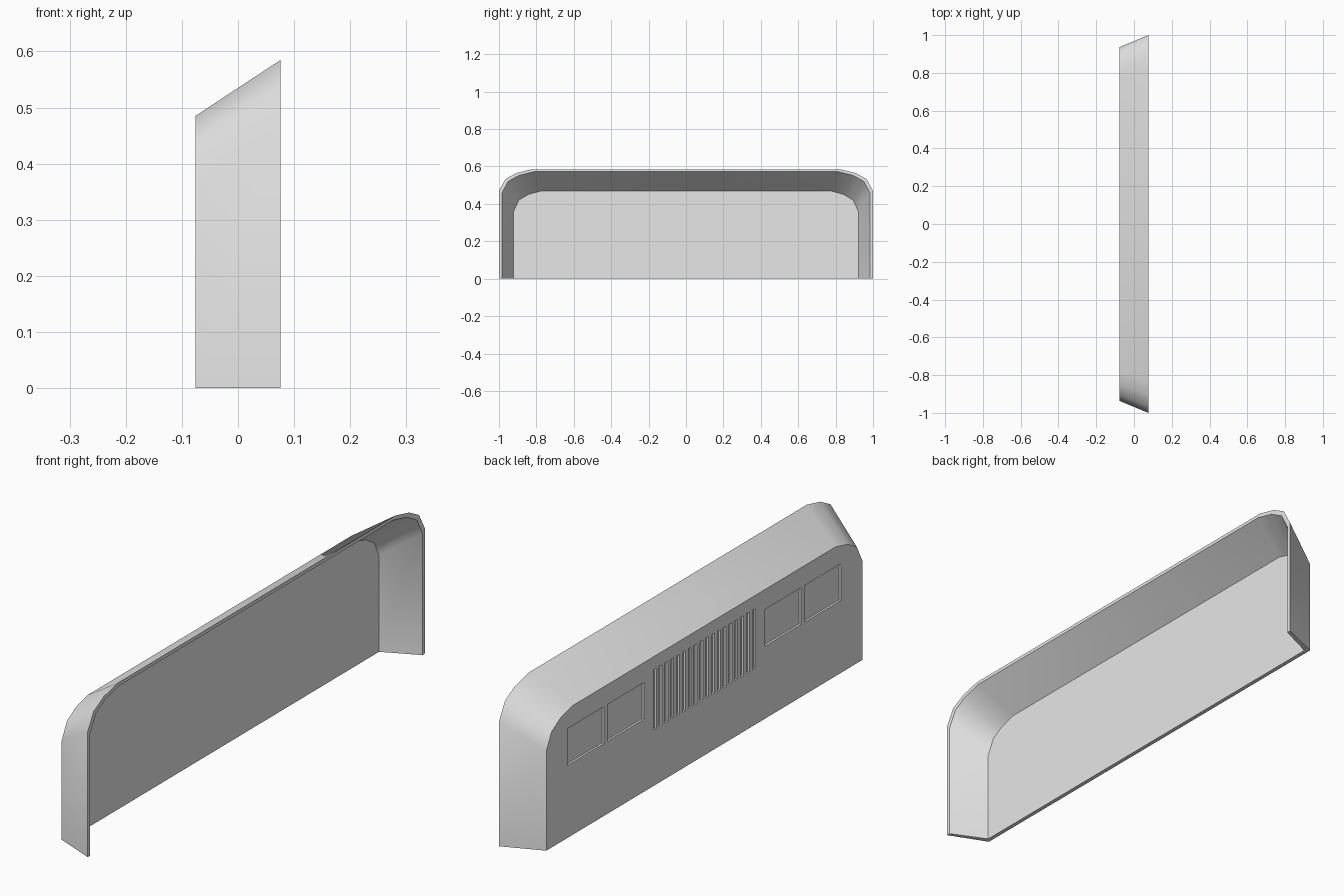
import bpy, bmesh, math
from mathutils import Matrix

if "Cube" in bpy.data.objects:
    bpy.data.objects.remove(bpy.data.objects["Cube"])

# Single plain finish
grey = bpy.data.materials.new("light_grey")
grey.use_nodes = True
grey.diffuse_color = (0.8, 0.8, 0.8, 1)
grey.node_tree.nodes["Principled BSDF"].inputs["Base Color"].default_value = (0.8, 0.8, 0.8, 1)

BACK, FRONT, INNER = -0.076, 0.076, -0.06


def make_object(name, bm):
    bmesh.ops.recalc_face_normals(bm, faces=bm.faces)
    mesh = bpy.data.meshes.new(name)
    bm.to_mesh(mesh)
    bm.free()
    mesh.materials.append(grey)
    obj = bpy.data.objects.new(name, mesh)
    bpy.context.collection.objects.link(obj)
    return obj


def arch(bm, x, half_width, height, ry, rz):
    """Open arch outline with faceted shoulders, running from -y to +y."""
    shoulder = [(0, 0), (0.2, 0.55), (0.54, 0.83), (1, 1)]
    half = [(half_width, 0)]
    half += [(half_width - ry * a, height - rz * (1 - b)) for a, b in shoulder]
    points = [(-y, z) for y, z in half] + half[::-1]
    return [bm.verts.new((x, y, z)) for y, z in points]


def bridge(bm, a, b):
    for i in range(len(a) - 1):
        bm.faces.new((a[i], a[i + 1], b[i + 1], b[i]))


# Hollow flared shell: back plate, sloping walls and open rim
bm = bmesh.new()
outer_back = arch(bm, BACK, 0.937, 0.485, 0.155, 0.112)
outer_rim = arch(bm, FRONT, 1.0, 0.585, 0.175, 0.115)
inner_rim = arch(bm, FRONT, 0.985, 0.572, 0.17, 0.115)
inner_back = arch(bm, INNER, 0.922, 0.469, 0.147, 0.108)
loops = [outer_back, outer_rim, inner_rim, inner_back]
for a, b in zip(loops, loops[1:]):
    bridge(bm, a, b)
bm.faces.new(outer_back)
bm.faces.new(inner_back)
# Underside of the plate and both walls
bm.faces.new((outer_back[0], outer_back[-1], inner_back[-1], inner_back[0]))
for end in (0, -1):
    bm.faces.new([loop[end] for loop in loops])
shell = make_object("panel_shell", bm)

# Shallow recesses: two window pairs and a row of grille slots
bm = bmesh.new()


def recess(y, z, width, height, depth):
    size = Matrix.Diagonal((depth * 2, width, height, 1))
    bmesh.ops.create_cube(bm, size=1, matrix=Matrix.Translation((BACK, y, z)) @ size)


for side in (-1, 1):
    for y in (0.466, 0.703):
        recess(side * y, 0.341, 0.214, 0.138, 0.008)
SLOTS = 18
for i in range(SLOTS):
    recess((i - (SLOTS - 1) / 2) * 0.0345, 0.323, 0.017, 0.225, 0.008)
cutter = make_object("recess_cutter", bm)
cutter.hide_render = True

cut = shell.modifiers.new("recesses", 'BOOLEAN')
cut.operation = 'DIFFERENCE'
cut.solver = 'EXACT'
cut.object = cutter
bpy.ops.object.select_all(action='DESELECT')
shell.select_set(True)
bpy.context.view_layer.objects.active = shell
bpy.ops.object.modifier_apply(modifier=cut.name)
bpy.data.objects.remove(cutter)

# Rounded shoulders, crisp rims
bpy.ops.object.shade_smooth_by_angle(angle=math.radians(40))
